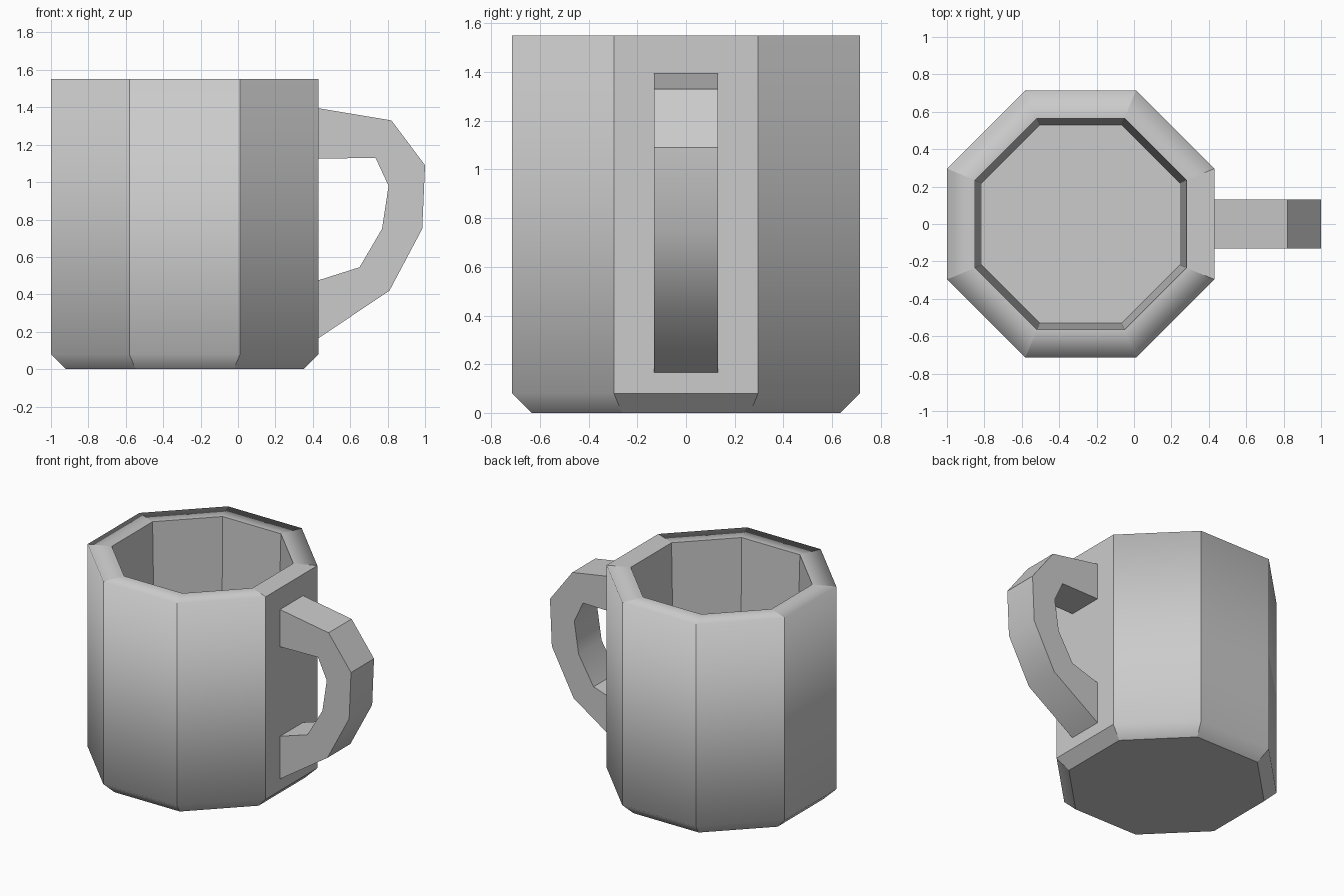
import bpy, bmesh, math

if "Cube" in bpy.data.objects:
    bpy.data.objects.remove(bpy.data.objects["Cube"])

CX = -0.285                       # axis of the mug body
K = 1 / math.cos(math.pi / 8)     # apothem -> corner radius


def finish(bm, name):
    bmesh.ops.recalc_face_normals(bm, faces=bm.faces)
    me = bpy.data.meshes.new(name)
    bm.to_mesh(me)
    bm.free()
    ob = bpy.data.objects.new(name, me)
    bpy.context.collection.objects.link(ob)
    return ob


# Mug body: octagonal rings (apothem, height) from the base up and into the cup
rings = [(0.635, 0), (0.715, 0.08), (0.715, 1.55), (0.565, 1.55), (0.53, 0.12)]
bm = bmesh.new()
loops = []
for a, z in rings:
    loops.append([bm.verts.new((CX + a * K * math.cos(math.pi * (i + 0.5) / 4),
                                a * K * math.sin(math.pi * (i + 0.5) / 4), z))
                  for i in range(8)])
for lo, hi in zip(loops, loops[1:]):
    for i in range(8):
        j = (i + 1) % 8
        bm.faces.new((lo[i], lo[j], hi[j], hi[i]))
bm.faces.new(loops[0][::-1])      # base
bm.faces.new(loops[-1])           # cup floor

# Soft shading only over the rim edge and the base bevel; every other edge sharp
for e in bm.edges:
    e.smooth = any(e.verts[0] in loops[k] and e.verts[1] in loops[k] for k in (1, 2))
for f in bm.faces:
    f.smooth = f.calc_center_median().x < CX + 0.6 or abs(f.calc_center_median().y) > 0.1
finish(bm, "mug_body")

# Handle: outer and inner outlines joined into a band, open where it meets the body
outer = [(0.43, 1.395), (0.82, 1.33), (1.0, 1.09), (0.985, 0.75), (0.81, 0.42), (0.43, 0.165)]
inner = [(0.43, 1.125), (0.735, 1.13), (0.805, 0.98), (0.77, 0.75), (0.65, 0.545), (0.43, 0.475)]
W = 0.132
bm = bmesh.new()
sections = [[bm.verts.new((x, y, z)) for (x, z), y in ((o, -W), (o, W), (n, W), (n, -W))]
            for o, n in zip(outer, inner)]
for s, t in zip(sections, sections[1:]):
    for i in range(4):
        j = (i + 1) % 4
        bm.faces.new((s[i], s[j], t[j], t[i]))
handle = finish(bm, "handle")
bpy.context.view_layer.objects.active = handle
handle.select_set(True)
bpy.ops.object.shade_smooth_by_angle(angle=math.radians(35))
